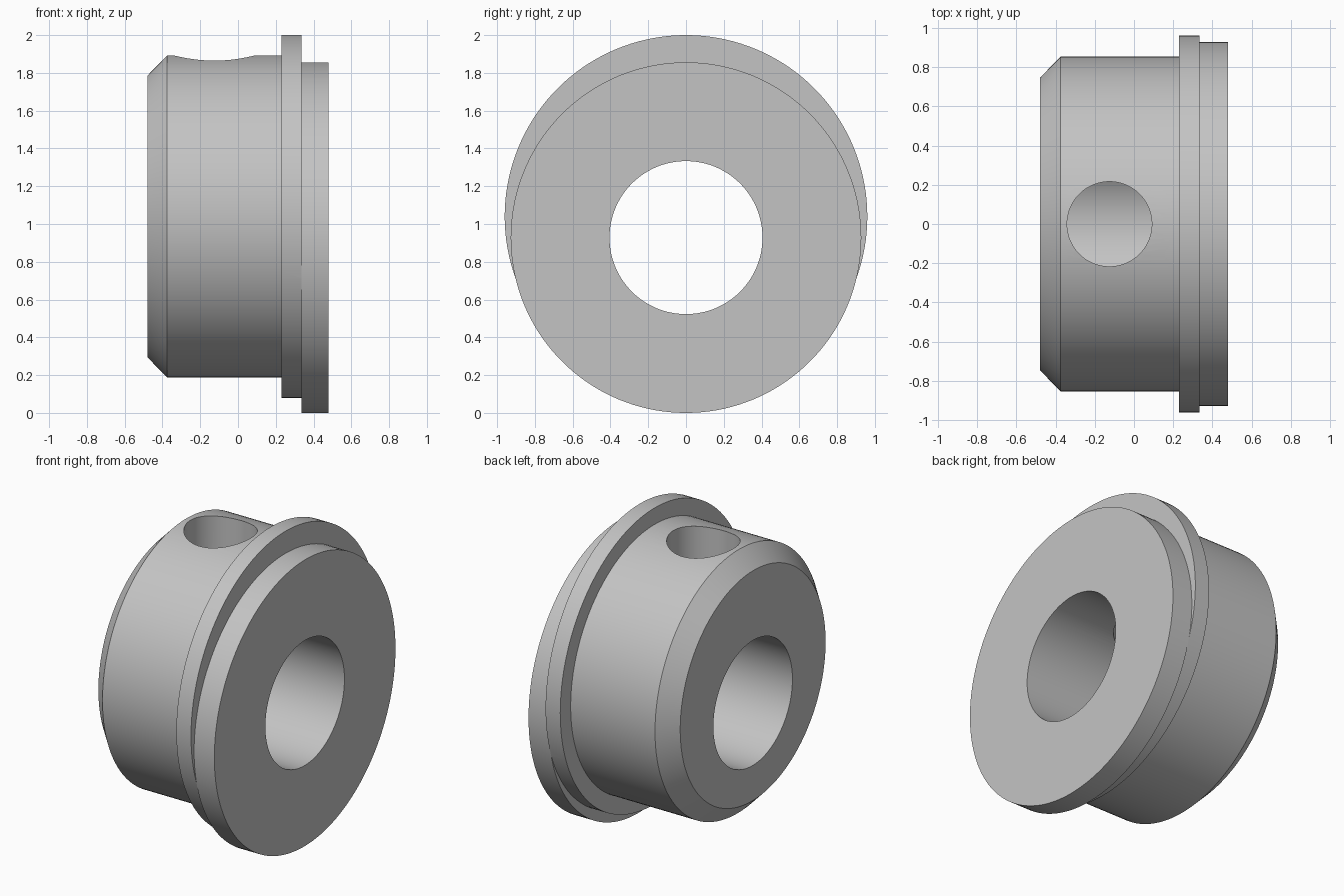
import bpy, math
from mathutils import Matrix

if "Cube" in bpy.data.objects:
    bpy.data.objects.remove(bpy.data.objects["Cube"])

SIDES = 144
BODY_Z, DISC_Z = 1.04, 0.928

metal = bpy.data.materials.new("plain grey")
metal.use_nodes = True
grey = (0.55, 0.55, 0.55, 1)
metal.diffuse_color = grey
metal.node_tree.nodes["Principled BSDF"].inputs["Base Color"].default_value = grey


def turned(name, profile, z):
    """Solid of revolution about the x direction at height z; profile is (x, radius)."""
    verts, faces = [], []
    for x, r in profile:
        for i in range(SIDES):
            a = math.tau * i / SIDES
            verts.append((x, r * math.cos(a), z + r * math.sin(a)))
    for ring in range(len(profile) - 1):
        lo, hi = ring * SIDES, (ring + 1) * SIDES
        for i in range(SIDES):
            j = (i + 1) % SIDES
            faces.append((lo + i, hi + i, hi + j, lo + j))
    faces.append(tuple(range(SIDES)))
    faces.append(tuple(reversed(range(len(verts) - SIDES, len(verts)))))
    mesh = bpy.data.meshes.new(name)
    mesh.from_pydata(verts, [], faces)
    mesh.flip_normals()
    mesh.materials.append(metal)
    obj = bpy.data.objects.new(name, mesh)
    bpy.context.collection.objects.link(obj)
    return obj


def combine(target, tool, operation):
    """Apply a boolean and discard the tool."""
    mod = target.modifiers.new(operation, 'BOOLEAN')
    mod.operation, mod.solver, mod.object = operation, 'EXACT', tool
    bpy.ops.object.select_all(action='DESELECT')
    bpy.context.view_layer.objects.active = target
    target.select_set(True)
    bpy.ops.object.modifier_apply(modifier=mod.name)
    bpy.data.objects.remove(tool)


# Chamfered body with its thin flange
bushing = turned("flanged_bushing", [(-0.48, 0.745), (-0.375, 0.853), (0.23, 0.853),
                                     (0.23, 0.96), (0.335, 0.96)], BODY_Z)

# Offset end disc
end_disc = turned("end_disc", [(0.335, DISC_Z), (0.48, DISC_Z)], DISC_Z)
combine(bushing, end_disc, 'UNION')

# Through bore, in line with the end disc
bore = turned("bore_cutter", [(-0.7, 0.405), (0.7, 0.405)], DISC_Z)
combine(bushing, bore, 'DIFFERENCE')

# Vertical hole from the top into the bore
hole = turned("oil_hole_cutter", [(0, 0.216), (1.3, 0.216)], 0)
hole.data.transform(Matrix.Translation((-0.125, 0, 1)) @ Matrix.Rotation(-math.pi / 2, 4, 'Y'))
combine(bushing, hole, 'DIFFERENCE')

bpy.ops.object.shade_smooth_by_angle(angle=math.radians(30))
